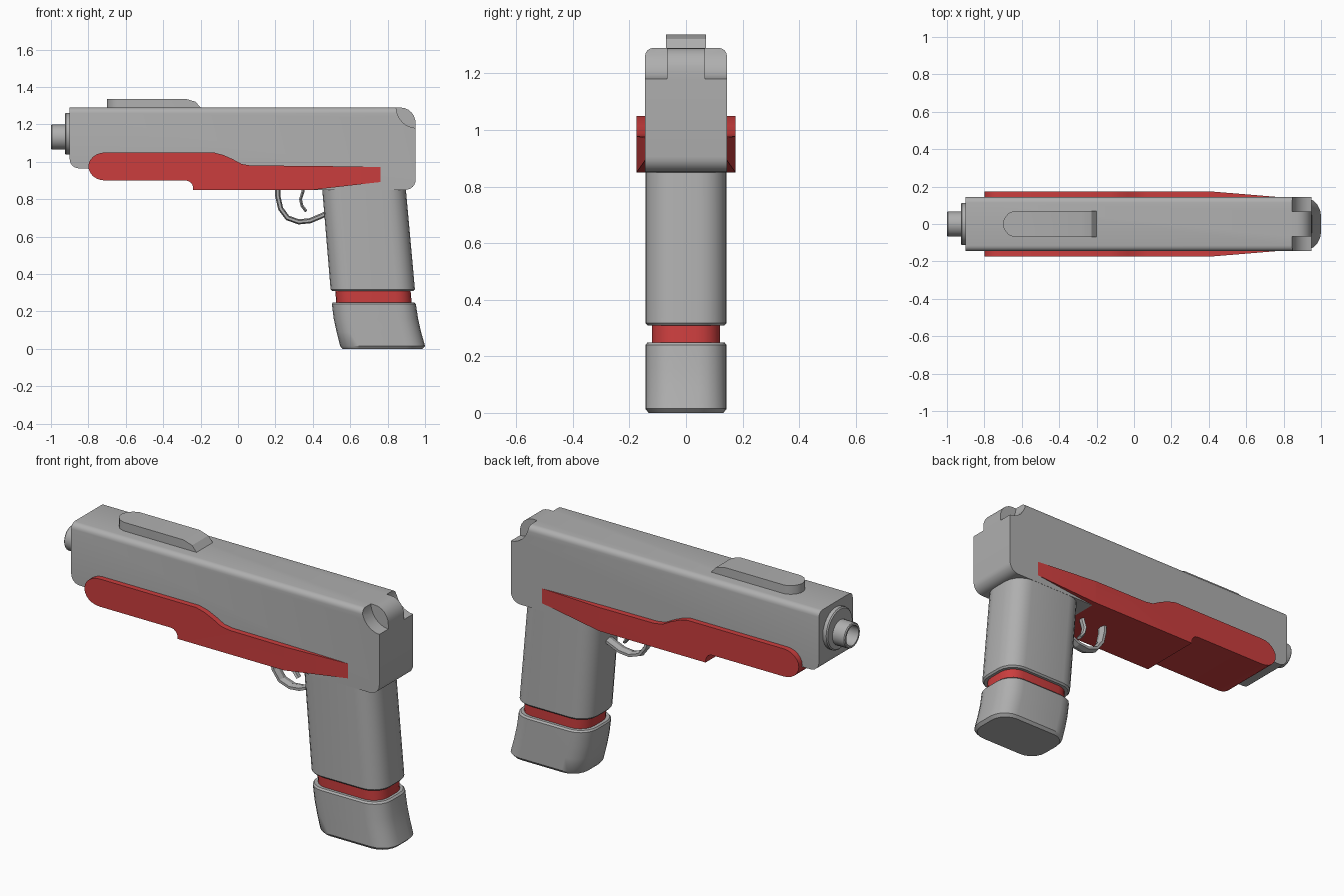
import bpy, bmesh, math
from mathutils import Matrix

if "Cube" in bpy.data.objects:
    bpy.data.objects.remove(bpy.data.objects["Cube"])


def material(name, rgb):
    m = bpy.data.materials.new(name)
    m.diffuse_color = (*rgb, 1)
    m.use_nodes = True
    m.node_tree.nodes["Principled BSDF"].inputs["Base Color"].default_value = m.diffuse_color
    return m


GREY = material("grey", (0.43, 0.43, 0.43))
RED = material("red", (0.60, 0.048, 0.048))


def finish(bm, name, mat):
    bmesh.ops.recalc_face_normals(bm, faces=bm.faces)
    me = bpy.data.meshes.new(name)
    bm.to_mesh(me)
    bm.free()
    ob = bpy.data.objects.new(name, me)
    bpy.context.collection.objects.link(ob)
    me.materials.append(mat)
    return ob


def smooth(ob, angle=35):
    bpy.ops.object.select_all(action='DESELECT')
    ob.select_set(True)
    bpy.context.view_layer.objects.active = ob
    bpy.ops.object.shade_smooth_by_angle(angle=math.radians(angle))


def arc(cx, cz, rx, rz, a0, a1, n=6):
    return [(cx + rx * math.cos(math.radians(a0 + (a1 - a0) * i / n)),
             cz + rz * math.sin(math.radians(a0 + (a1 - a0) * i / n))) for i in range(n + 1)]


def prism(pts, y0, y1):
    """Side profile (x, z) extruded along y."""
    bm = bmesh.new()
    f = bm.faces.new([bm.verts.new((x, y0, z)) for x, z in pts])
    ext = bmesh.ops.extrude_face_region(bm, geom=[f])
    for v in ext['geom']:
        if isinstance(v, bmesh.types.BMVert):
            v.co.y = y1
    return bm


def rounded_ring(z, x0, x1, hy, r, n=5):
    cx, hx = (x0 + x1) / 2, (x1 - x0) / 2
    out = []
    for sx, sy, a in ((1, 1, 0), (-1, 1, 90), (-1, -1, 180), (1, -1, 270)):
        out += [(x, y, z) for x, y in
                arc(cx + sx * (hx - r), sy * (hy - r), r, r, a, a + 90, n)]
    return out


def loft(rings, name, mat):
    bm = bmesh.new()
    loops = [[bm.verts.new(p) for p in ring] for ring in rings]
    for a, b in zip(loops, loops[1:]):
        for i in range(len(a)):
            j = (i + 1) % len(a)
            bm.faces.new((a[i], a[j], b[j], b[i]))
    bm.faces.new(loops[0])
    bm.faces.new(loops[-1])
    ob = finish(bm, name, mat)
    smooth(ob)
    return ob


def turned(profile, cz, name, n=24):
    """Solid or hollow part turned round the barrel axis; profile is (x, radius)."""
    rings = [[(x, r * math.cos(2 * math.pi * i / n), cz + r * math.sin(2 * math.pi * i / n))
              for i in range(n)] for x, r in profile]
    return loft(rings, name, GREY)


def rod(pts, radius, widen, name):
    cu = bpy.data.curves.new(name, 'CURVE')
    cu.dimensions = '3D'
    cu.bevel_depth, cu.bevel_resolution, cu.use_fill_caps = radius, 1, True
    sp = cu.splines.new('POLY')
    sp.points.add(len(pts) - 1)
    for p, (x, z) in zip(sp.points, pts):
        p.co = (x, 0, z, 1)
    ob = bpy.data.objects.new(name, cu)
    bpy.context.collection.objects.link(ob)
    ob.scale.y = widen
    cu.materials.append(GREY)
    bpy.ops.object.select_all(action='DESELECT')
    ob.select_set(True)
    bpy.context.view_layer.objects.active = ob
    bpy.ops.object.convert(target='MESH')
    bpy.ops.object.shade_flat()


# Main body with rounded upper edges
body_pts = [(-0.9, 1.29)] + arc(-0.85, 1.015, 0.05, 0.05, 180, 270) + \
    [(0.4, 0.965), (0.4, 0.85)] + arc(0.895, 0.905, 0.055, 0.055, 270, 360) + \
    arc(0.87, 1.205, 0.08, 0.085, 0, 90)
bm = prism(body_pts, -0.145, 0.145)
long_edges = [e for e in bm.edges if all(v.co.z > 1.285 for v in e.verts)
              and abs(e.verts[0].co.y - e.verts[1].co.y) < 0.01]
bmesh.ops.bevel(bm, geom=long_edges, offset=0.03, segments=4, profile=0.5, affect='EDGES')
body = finish(bm, "body", GREY)

# Scooped notches either side of the hammer
for s in (-1, 1):
    cutter = finish(prism(arc(0.955, 1.295, 0.11, 0.115, 0, 345, 23), s * 0.068, s * 0.2),
                    "notch_cutter", GREY)
    cutter.hide_render = True
    mod = body.modifiers.new("notch", 'BOOLEAN')
    mod.operation, mod.object, mod.solver = 'DIFFERENCE', cutter, 'EXACT'
    bpy.ops.object.select_all(action='DESELECT')
    bpy.context.view_layer.objects.active = body
    body.select_set(True)
    bpy.ops.object.modifier_apply(modifier=mod.name)
    bpy.data.objects.remove(cutter)
smooth(body)

# Red lower frame, tapering into the body at the rear
frame_pts = arc(-0.71, 0.975, 0.09, 0.075, 90, 270, 12) + \
    arc(-0.28, 0.86, 0.04, 0.04, 90, 0, 4) + \
    [(-0.24, 0.85), (0.4, 0.85), (0.77, 0.893), (0.77, 0.972), (0.4, 0.978), (0.07, 0.98),
     (0.02, 0.988), (-0.03, 1.015), (-0.08, 1.037), (-0.13, 1.05)]
bm = prism(frame_pts, -0.175, 0.175)
bmesh.ops.bisect_plane(bm, geom=bm.verts[:] + bm.edges[:] + bm.faces[:],
                       plane_co=(0.4, 0, 0), plane_no=(1, 0, 0))
for v in bm.verts:
    if v.co.x > 0.4:
        v.co.y *= 1 - (v.co.x - 0.4) / 0.37 * 0.175
smooth(finish(bm, "lower_frame", RED), 25)

# Raised rail on top, plan outline extruded up with a sloping rear end
outline = [(-0.2, -0.07), (-0.2, 0.07)] + [(-0.64, 0.07), (-0.67, 0.058), (-0.69, 0.035), (-0.7, 0.012),
                                           (-0.7, -0.012), (-0.69, -0.035), (-0.67, -0.058), (-0.64, -0.07)]
bm = bmesh.new()
f = bm.faces.new([bm.verts.new((x, y, 1.28)) for x, y in outline])
for v in bmesh.ops.extrude_face_region(bm, geom=[f])['geom']:
    if isinstance(v, bmesh.types.BMVert):
        v.co.z = 1.337
for co, no in (((-0.2, 0, 1.29), (0.035, 0, 0.03)), ((-0.23, 0, 1.322), (0.015, 0, 0.05))):
    cut = bmesh.ops.bisect_plane(bm, geom=bm.verts[:] + bm.edges[:] + bm.faces[:],
                                 plane_co=co, plane_no=no, clear_outer=True)
    bmesh.ops.holes_fill(bm, edges=[e for e in bm.edges if e.is_boundary])
smooth(finish(bm, "top_rail", GREY), 28)

# Barrel collar and hollow muzzle
turned([(-0.88, 0.112), (-0.92, 0.112), (-0.926, 0.106)], 1.15, "barrel_collar")
turned([(-0.9, 0.067), (-0.995, 0.067), (-1.0, 0.063), (-1.0, 0.053), (-0.91, 0.053)], 1.132, "muzzle")

# Grip, red band and magazine base
loft([rounded_ring(*r) for r in ((0.87, 0.449, 0.896, 0.144, 0.1), (0.318, 0.495, 0.946, 0.144, 0.1),
                                 (0.309, 0.503, 0.938, 0.136, 0.093))], "grip", GREY)
loft([rounded_ring(*r) for r in ((0.32, 0.519, 0.922, 0.121, 0.085), (0.24, 0.526, 0.929, 0.121, 0.085))],
     "grip_band", RED)
loft([rounded_ring(*r) for r in ((0.249, 0.508, 0.942, 0.136, 0.093), (0.24, 0.502, 0.951, 0.144, 0.1),
                                 (0.16, 0.512, 0.963, 0.144, 0.1), (0.09, 0.527, 0.979, 0.144, 0.1),
                                 (0.015, 0.546, 1.0, 0.144, 0.1), (0.0, 0.558, 0.985, 0.132, 0.09))],
     "magazine_base", GREY)

# Trigger guard and trigger
rod([(0.212, 0.87), (0.212, 0.82), (0.228, 0.75), (0.265, 0.70), (0.325, 0.679), (0.385, 0.685),
     (0.44, 0.708), (0.50, 0.735)], 0.014, 2.2, "trigger_guard")
rod([(0.35, 0.87), (0.347, 0.84), (0.334, 0.80), (0.342, 0.765), (0.365, 0.735)], 0.009, 2.2, "trigger")
